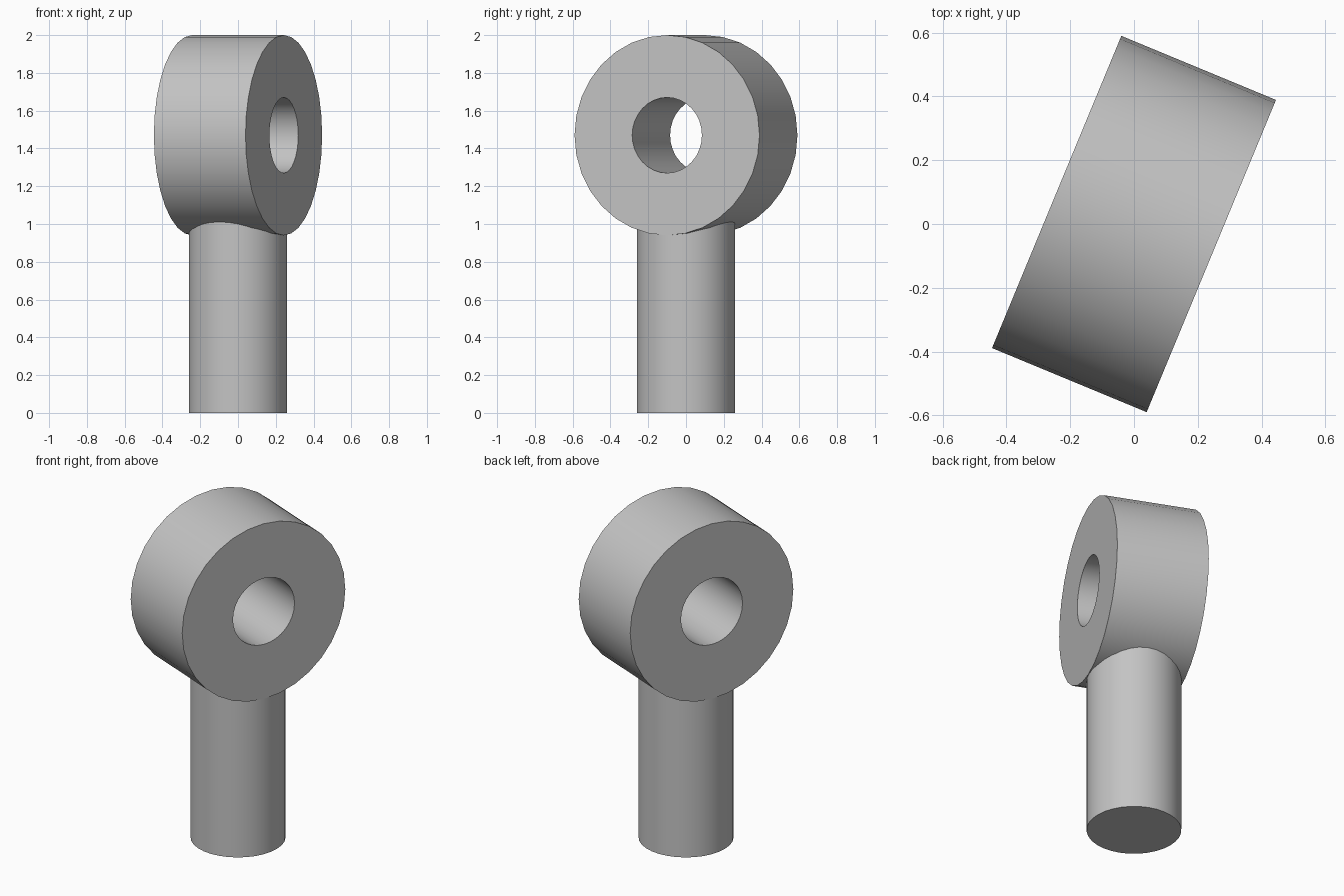
import bpy, bmesh, math
from mathutils import Matrix, Vector

default = bpy.data.objects.get("Cube")
if default:
    bpy.data.objects.remove(default, do_unlink=True)

SEGMENTS = 32
THICKNESS = 0.525
RING_RADIUS = 0.53
HOLE_RADIUS = 0.2
SHAFT_RADIUS = 0.26
RING_HEIGHT = 2 - RING_RADIUS

grey = bpy.data.materials.new("plain grey")
grey.use_nodes = True
colour = (0.55, 0.55, 0.55, 1)
grey.diffuse_color = colour
grey.node_tree.nodes["Principled BSDF"].inputs["Base Color"].default_value = colour


def lathe(name, profile, closed, matrix):
    """Spin a (radius, height) profile around the local z axis."""
    bm = bmesh.new()
    verts = [bm.verts.new((r, 0, h)) for r, h in profile]
    edges = [bm.edges.new(pair) for pair in zip(verts, verts[1:])]
    if closed:
        edges.append(bm.edges.new((verts[-1], verts[0])))
    bmesh.ops.spin(bm, geom=verts + edges, cent=(0, 0, 0), axis=(0, 0, 1),
                   angle=math.tau, steps=SEGMENTS, use_merge=True)
    bmesh.ops.remove_doubles(bm, verts=bm.verts[:], dist=1e-5)
    bmesh.ops.recalc_face_normals(bm, faces=bm.faces[:])
    mesh = bpy.data.meshes.new(name)
    bm.to_mesh(mesh)
    bm.free()
    mesh.materials.append(grey)
    obj = bpy.data.objects.new(name, mesh)
    obj.matrix_world = matrix
    bpy.context.collection.objects.link(obj)
    bpy.ops.object.select_all(action="DESELECT")
    obj.select_set(True)
    bpy.context.view_layer.objects.active = obj
    bpy.ops.object.shade_smooth_by_angle(angle=math.radians(30))
    return obj


# Upright shaft, ending inside the ring wall
lathe("shaft", [(0, 0), (SHAFT_RADIUS, 0), (SHAFT_RADIUS, 1.12), (0, 1.12)],
      False, Matrix.Identity(4))

# Thick ring with a bore, lying on its side and turned about the shaft
half = THICKNESS / 2
turn = (Matrix.Translation(Vector((0, 0, RING_HEIGHT)))
        @ Matrix.Rotation(math.radians(-22.5), 4, "Z")
        @ Matrix.Rotation(math.radians(90), 4, "Y"))
lathe("eye_ring", [(HOLE_RADIUS, -half), (RING_RADIUS, -half),
                   (RING_RADIUS, half), (HOLE_RADIUS, half)], True, turn)
